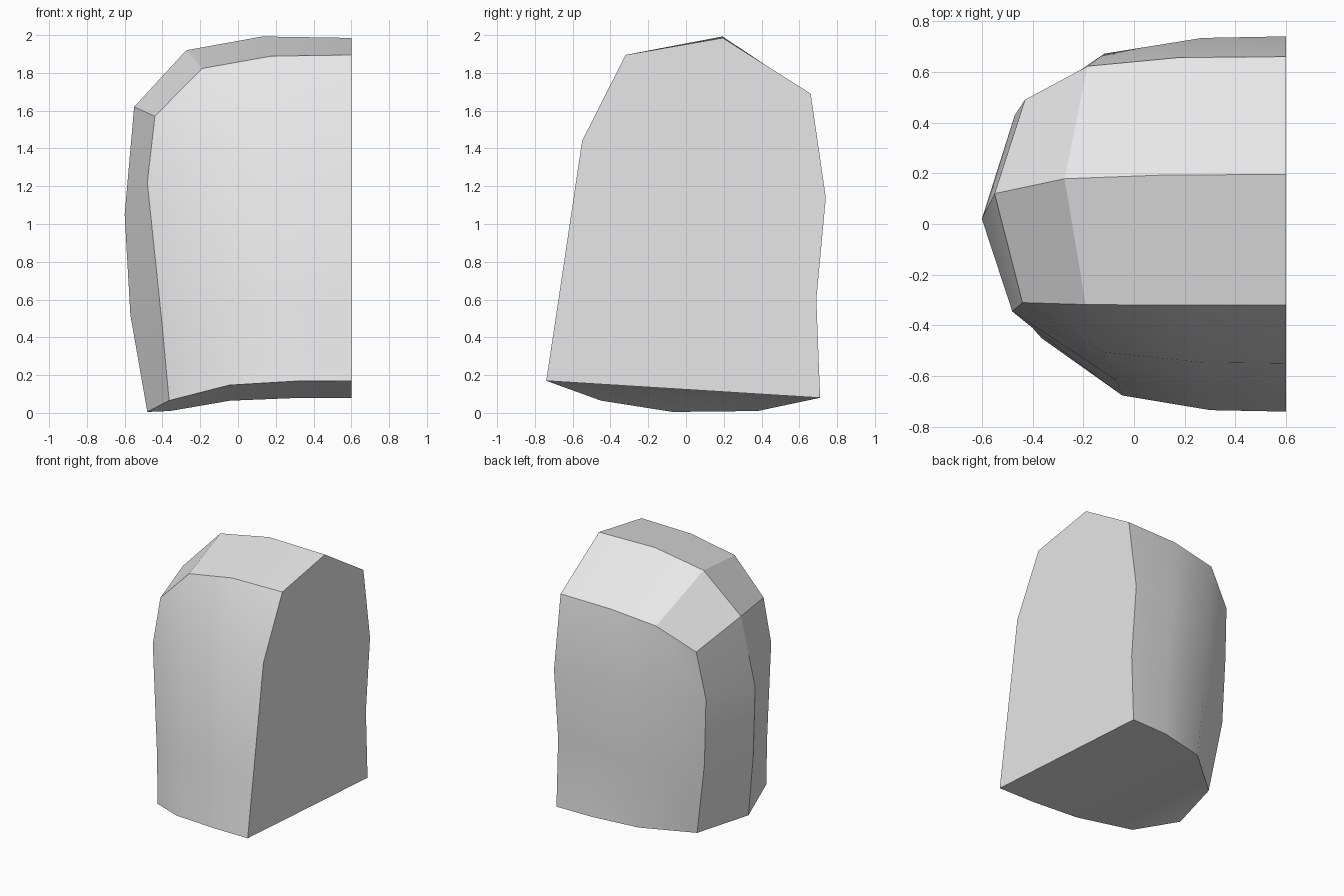
import bpy
import bmesh
from mathutils import Vector

default_cube = bpy.data.objects.get("Cube")
if default_cube:
    bpy.data.objects.remove(default_cube, do_unlink=True)

CUT_X = 0.6

# Profile of the flat cut side (y, z), from front bottom over the top to back bottom
cut_profile = [
    (-.74, .17), (-.675, .6), (-.55, 1.44), (-.32, 1.895), (.195, 1.985),
    (.66, 1.69), (.74, 1.14), (.69, .6), (.71, .08),
]
# Matching profile round the rounded end (x, y, z)
end_profile = [
    (-.365, -.45, .065), (-.4, -.41, .45), (-.48, -.345, 1.22),
    (-.44, -.31, 1.57), (-.55, .12, 1.62), (-.43, .49, 1.455),
    (-.47, .43, 1.08), (-.45, .42, .57), (-.36, .38, .01),
]
# Outermost line of the rounded end, from the bottom up
outer_line = [(-.48, -.07, .005), (-.57, 0, .52), (-.6, .02, 1.05)]

# Each column: how far along x (side rows, top rows) and how far it curves inward
columns = [(0, 0, 0), (.31, .41, .02), (.67, .76, .22), (1, 1, 1)]
TOP_ROWS = range(3, 6)


def make_column(bm, side_share, top_share, curve_share):
    """Blend the cut profile towards the rounded end."""
    ring = []
    for row, ((y, z), end) in enumerate(zip(cut_profile, end_profile)):
        start, end = Vector((CUT_X, y, z)), Vector(end)
        point = start.lerp(end, curve_share)
        along = top_share if row in TOP_ROWS else side_share
        point.x = start.x + (end.x - start.x) * along
        if row == 4 and 0 < curve_share < 1:
            point.z += .015  # slight crown in the ridge
        ring.append(bm.verts.new(point))
    return ring


def bridge(bm, first, second):
    """Join two lines of points with quads."""
    for i in range(len(first) - 1):
        bm.faces.new((first[i], first[i + 1], second[i + 1], second[i]))


bm = bmesh.new()
rings = [make_column(bm, *column) for column in columns]

# Front, top, back and underside
for ring, following in zip(rings, rings[1:]):
    bridge(bm, ring + ring[:1], following + following[:1])

# Flat cut side
bm.faces.new(rings[0])

# Rounded end: a strip on each side of the outer line
end = rings[-1]
outer = [bm.verts.new(point) for point in outer_line] + [end[4]]
bridge(bm, end[:4], outer)
bridge(bm, outer, end[:4:-1])
bm.faces.new((end[0], outer[0], end[-1]))

bmesh.ops.recalc_face_normals(bm, faces=bm.faces)
mesh = bpy.data.meshes.new("rounded_block")
bm.to_mesh(mesh)
bm.free()

block = bpy.data.objects.new("rounded_block", mesh)
bpy.context.collection.objects.link(block)

# Single plain colour
grey = bpy.data.materials.new("light_grey")
grey.use_nodes = True
colour = (.8, .8, .8, 1)
grey.diffuse_color = colour
grey.node_tree.nodes["Principled BSDF"].inputs["Base Color"].default_value = colour
mesh.materials.append(grey)

# Soft shading with crisp ridges
bpy.ops.object.select_all(action="DESELECT")
block.select_set(True)
bpy.context.view_layer.objects.active = block
bpy.ops.object.shade_smooth_by_angle(angle=.52)
